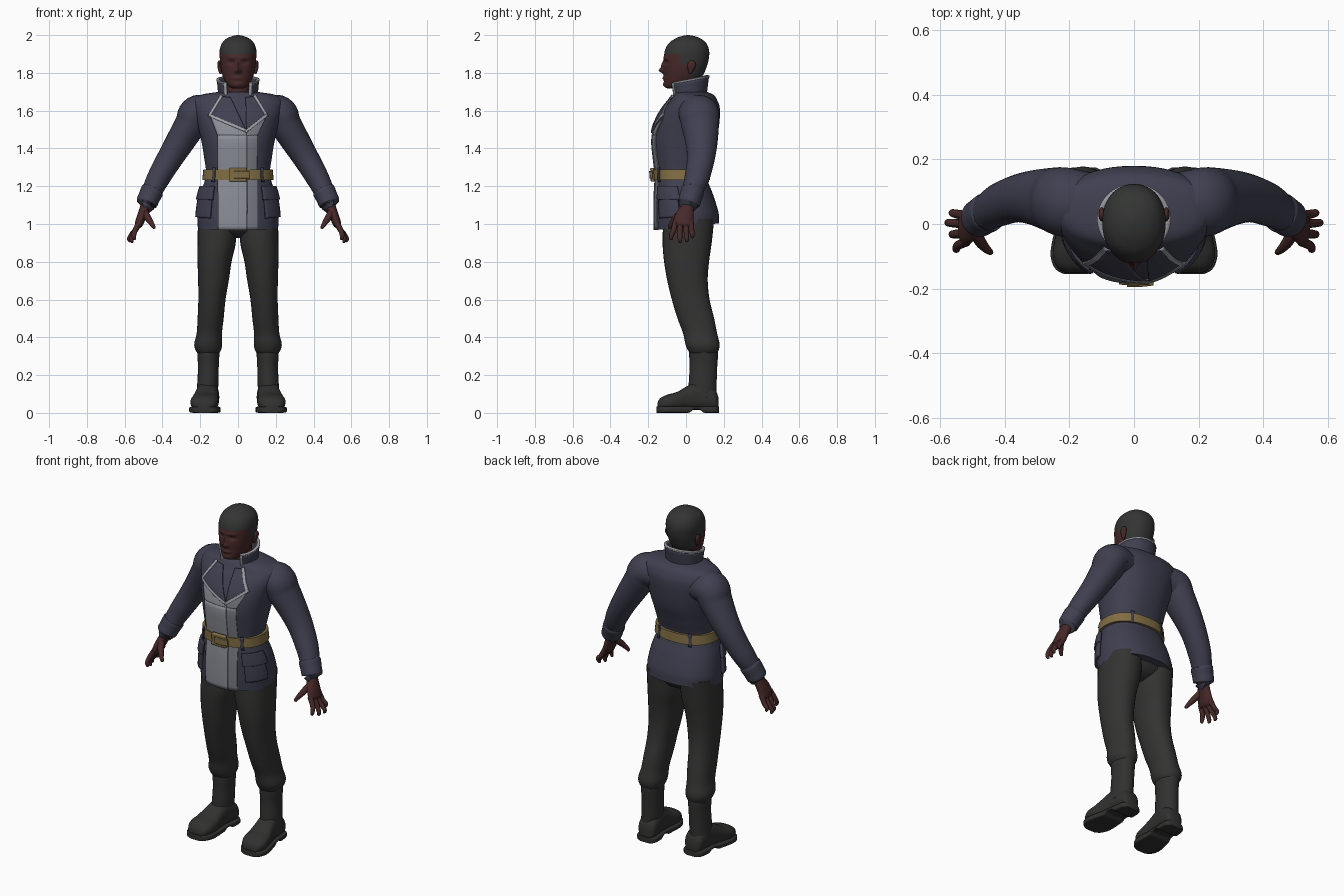
import bpy, bmesh, math
from mathutils import Vector
from math import sin, cos, pi, exp

if "Cube" in bpy.data.objects:
    bpy.data.objects.remove(bpy.data.objects["Cube"])


def material(name, r, g, b):
    m = bpy.data.materials.new(name)
    m.diffuse_color = (r, g, b, 1)
    m.use_nodes = True
    m.node_tree.nodes["Principled BSDF"].inputs["Base Color"].default_value = m.diffuse_color
    return m


NAVY = material("navy cloth", 0.05, 0.05, 0.081)
GREY = material("pale grey cloth", 0.26, 0.275, 0.31)
SHADE = material("mid grey cloth", 0.19, 0.2, 0.23)
TRIM = material("light trim", 0.34, 0.35, 0.38)
GOLD = material("gold leather", 0.22, 0.155, 0.058)
TROUSER = material("charcoal cloth", 0.033, 0.033, 0.032)
BOOT = material("boot leather", 0.03, 0.03, 0.029)
SKIN = material("dark skin", 0.062, 0.022, 0.021)
HAIR = material("cropped hair", 0.033, 0.035, 0.033)


def spow(v, e):
    return math.copysign(abs(v) ** e, v)


def interp(keys, t):
    """Smooth interpolation of key rows whose first column is the parameter."""
    i = 0
    while i < len(keys) - 2 and t > keys[i + 1][0]:
        i += 1
    a, b = keys[i], keys[i + 1]
    p, q = keys[max(i - 1, 0)], keys[min(i + 2, len(keys) - 1)]
    h = b[0] - a[0]
    s = min(max((t - a[0]) / h, 0), 1)
    out = []
    for c in range(1, len(a)):
        m0 = (b[c] - p[c]) / (b[0] - p[0]) * h
        m1 = (q[c] - a[c]) / (q[0] - a[0]) * h
        out.append((2*s**3 - 3*s*s + 1) * a[c] + (s**3 - 2*s*s + s) * m0
                   + (3*s*s - 2*s**3) * b[c] + (s**3 - s*s) * m1)
    return out


def samples(keys, n):
    lo, hi = keys[0][0], keys[-1][0]
    return [lo + (hi - lo) * i / n for i in range(n + 1)]


def skin_rows(name, rows, mat, closed=True, cap=True, mirror=False, thick=0, loop=False):
    bm = bmesh.new()
    vs = [[bm.verts.new(p) for p in r] for r in rows]
    n = len(rows[0])
    for j in range(len(vs) if loop else len(vs) - 1):
        r, s = vs[j], vs[(j + 1) % len(vs)]
        for i in range(n if closed else n - 1):
            k = (i + 1) % n
            bm.faces.new((r[i], r[k], s[k], s[i]))
    if closed and cap and not loop:
        bm.faces.new(vs[0])
        bm.faces.new(vs[-1])
    bmesh.ops.recalc_face_normals(bm, faces=bm.faces)
    me = bpy.data.meshes.new(name)
    bm.to_mesh(me)
    bm.free()
    me.materials.append(mat)
    me.polygons.foreach_set("use_smooth", [True] * len(me.polygons))
    me.set_sharp_from_angle(angle=math.radians(45))
    ob = bpy.data.objects.new(name, me)
    bpy.context.collection.objects.link(ob)
    if thick:
        s = ob.modifiers.new("thickness", "SOLIDIFY")
        s.thickness, s.offset = thick, 0
    if mirror:
        m = ob.modifiers.new("mirror", "MIRROR")
        m.use_mirror_merge = False
    return ob


def tube(name, pts, mat, n=20, steps=30, mirror=True):
    """Tube through (x, y, z, depth radius, side radius) points."""
    keys = [(i,) + p for i, p in enumerate(pts)]
    rows = []
    for t in samples(keys, steps):
        x, y, z, ru, rv = interp(keys, t)
        d = Vector(interp(keys, t + .02)[:3]) - Vector(interp(keys, t - .02)[:3])
        v = d.cross(Vector((0, 1, 0))).normalized()
        u = v.cross(d).normalized()
        c = Vector((x, y, z))
        rows.append([c + u * ru * cos(2*pi*i/n) + v * rv * sin(2*pi*i/n) for i in range(n)])
    return skin_rows(name, rows, mat, mirror=mirror)


# Jacket body: height, half width, front, back
BODY = [(.985, .213, -.162, .176), (1.05, .215, -.164, .172), (1.15, .2, -.163, .145),
        (1.26, .17, -.158, .108), (1.35, .179, -.168, .13), (1.45, .196, -.175, .163),
        (1.55, .22, -.152, .178), (1.62, .24, -.112, .178), (1.66, .234, -.08, .163),
        (1.685, .195, -.066, .145), (1.7, .1, -.05, .11)]
P = 2.3


def tilt(y, z):
    return z + .11 * y * min(max((1.15 - z) / .17, 0), 1)


def body_at(a, z, off=0):
    """Jacket surface at an angle from the front."""
    rx, yf, yb = interp(BODY, z)
    y = (yf + yb) / 2 - ((yb - yf) / 2 + off) * spow(cos(a), 2 / P)
    return ((rx + off) * spow(sin(a), 2 / P), y, tilt(y, z))


def front_at(x, z, off=0):
    rx, yf, yb = interp(BODY, z)
    k = max(1 - abs(x / rx) ** P, 0) ** (1 / P)
    y = (yf + yb) / 2 - (yb - yf) / 2 * k - off
    return (x, y, tilt(y, z))


def plate(name, quad, mat, off, surface=front_at, n=12, mirror=False, thick=.006):
    """Cloth patch laid over the jacket between four corners."""
    a, b, c, d = [Vector(q) for q in quad]
    rows = []
    for j in range(n + 1):
        l, r = a.lerp(d, j / n), b.lerp(c, j / n)
        rows.append([surface(*l.lerp(r, i / n), off) for i in range(n + 1)])
    return skin_rows(name, rows, mat, closed=False, mirror=mirror, thick=thick)


def strip(name, a, b, w, mat, off, mirror=False):
    a, b = Vector(a), Vector(b)
    d = (b - a).normalized() * w / 2
    s = Vector((-d.y, d.x))
    plate(name, (a - d + s, b + d + s, b + d - s, a - d - s), mat, off, mirror=mirror)


N = 56
skin_rows("jacket_body", [[body_at(2*pi*i/N, z) for i in range(N)] for z in samples(BODY, 60)], NAVY)

# Grey front panel, in an overlapping and an under side
plate("front_panel", ((-.105, .985), (.048, .985), (.046, 1.47), (-.108, 1.47)), GREY, .006, n=24)
plate("front_panel_chest", ((-.108, 1.468), (.046, 1.468), (.046, 1.495), (-.148, 1.575)), GREY, .006)
plate("under_panel", ((.05, .985), (.103, .985), (.1, 1.47), (.046, 1.47)), SHADE, .003, n=24)
plate("under_panel_chest", ((.046, 1.468), (.1, 1.468), (.145, 1.56), (.046, 1.495)), SHADE, .003)

# Lapels with light edging
for side, s in (("left", -1), ("right", 1)):
    tip, low, top = (s * .15, 1.575), (.045, 1.492), (s * .09, 1.675)
    plate(side + "_lapel", (top, tip, low, (s * .04, 1.67)), NAVY, .011)
    strip(side + "_lapel_side_trim", top, tip, .014, TRIM, .014)
    strip(side + "_lapel_lower_trim", tip, low, .014, TRIM, .014)

# Pockets
D = math.radians
plate("pocket", ((D(38), 1.04), (D(80), 1.04), (D(80), 1.17), (D(38), 1.17)), NAVY, .007,
      body_at, mirror=True, thick=.014)
plate("pocket_flap", ((D(35), 1.13), (D(84), 1.13), (D(82), 1.2), (D(36), 1.2)), NAVY, .013,
      body_at, mirror=True, thick=.014)

# Belt, buckle and loops
belt = [(1.232, -.004), (1.232, .014), (1.288, .014), (1.288, -.004)]
skin_rows("belt", [[body_at(2*pi*i/N, z, o) for i in range(N)] for z, o in belt], GOLD, loop=True)
plate("buckle", ((-.045, 1.226), (.045, 1.226), (.045, 1.296), (-.045, 1.296)), GOLD, .02, thick=.018)
plate("buckle_plate", ((-.022, 1.242), (.06, 1.242), (.06, 1.28), (-.022, 1.28)), GOLD, .03, thick=.012)
for i, a in enumerate((40, 150)):
    plate("belt_loop_%d" % i, ((D(a - 3), 1.222), (D(a + 3), 1.222), (D(a + 3), 1.298), (D(a - 3), 1.298)),
          NAVY, .016, body_at, mirror=True, n=4)


# Standing collar, open at the front
def collar_at(a, h, off):
    rx, yf, yb = .098 + .008 * h + off, -.07 - .016 * h - off, .104 + .012 * h + off
    c = cos(a)
    zlow, ztop = 1.675 - .012 * c, 1.762 - .02 * c
    return (rx * sin(a), (yf + yb) / 2 - (yb - yf) / 2 * c, zlow + (ztop - zlow) * h)


def collar(name, h0, h1, off, thick, mat):
    angles = [.62 + (2 * pi - 1.24) * i / 48 for i in range(49)]
    skin_rows(name, [[collar_at(a, h0 + (h1 - h0) * j / 5, off) for a in angles] for j in range(6)],
              mat, closed=False, thick=thick)


collar("collar", -.1, 1, 0, .012, NAVY)
collar("collar_trim", .95, 1.06, 0, .016, TRIM)
for s in (-1, 1):
    skin_rows("collar_end_trim", [[collar_at(s * a, h / 5, .004) for a in (.6, .72)] for h in range(6)],
              TRIM, closed=False, thick=.014)

# Sleeves and cuffs
tube("sleeve", [(.14, .06, 1.59, .1, .085), (.215, .068, 1.585, .107, .096), (.252, .075, 1.525, .1, .085),
                (.31, .082, 1.43, .085, .076), (.365, .078, 1.34, .073, .068), (.42, .058, 1.245, .066, .061),
                (.455, .035, 1.175, .056, .054), (.48, .017, 1.118, .051, .05)], NAVY, n=28, steps=48)
tube("cuff", [(.451, .037, 1.182, .05, .05), (.453, .036, 1.178, .062, .06),
              (.47, .025, 1.142, .06, .058), (.484, .016, 1.11, .058, .056),
              (.485, .015, 1.107, .045, .045)], NAVY, n=28)

# Hands
tube("palm", [(.478, .015, 1.13, .034, .03), (.492, .006, 1.085, .037, .028), (.51, -.008, 1.04, .05, .025),
              (.525, -.015, 1.0, .054, .022), (.532, -.017, .985, .045, .014)], SKIN)
for i, (y0, y1, z) in enumerate(((.026, .034, .925), (-.001, .004, .904), (-.029, -.032, .9), (-.055, -.078, .915))):
    x = .545 + .012 * (1.5 - abs(i - 1.5)) + .012 * (i < 2)
    tube("finger_%d" % i, [(.52, y0, 1.01, .015, .016), (.545, (y0 + y1) / 2, .965, .014, .014),
                           (x + .006, y1, z + .022, .012, .012), (x + .003, y1, z + .004, .008, .008),
                           (x + .002, y1, z, .003, .003)], SKIN, n=12, steps=14)
tube("thumb", [(.497, -.02, 1.065, .02, .02), (.476, -.055, 1.03, .018, .018), (.456, -.078, 1.0, .013, .013),
               (.444, -.088, .98, .009, .009), (.442, -.09, .976, .003, .003)], SKIN, n=12, steps=14)

# Trousers: height, centre x, centre y, half width, half depth
LEG = [(.31, .157, .092, .05, .065), (.325, .157, .092, .064, .078), (.36, .158, .088, .074, .09),
       (.42, .152, .075, .067, .09), (.5, .145, .052, .069, .097), (.6, .138, .025, .072, .1),
       (.7, .13, .008, .081, .107), (.8, .124, .003, .09, .119), (.9, .113, .006, .101, .13), (1.03, .108, .015, .104, .135)]


def oval(x, y, z, rx, ry, p=2.2, n=32):
    return [(x + rx * spow(cos(2*pi*i/n), 2/p), y + ry * spow(sin(2*pi*i/n), 2/p), z) for i in range(n)]


rows = []
for z in samples(LEG, 60):
    x, y, rx, ry = interp(LEG, z)
    rows.append(oval(x, y, z, rx, ry))
skin_rows("trouser_leg", rows, TROUSER, mirror=True)
skin_rows("trouser_seat", [oval(0, .01, z, r, d) for z, r, d in
                           ((.925, .03, .05), (.95, .12, .1), (.98, .2, .125), (1.03, .205, .13))], TROUSER)

# Boots: shaft, foot and sole with a raised arch
tube("boot_shaft", [(.165, .085, .08, .075, .055), (.16, .088, .15, .074, .056), (.157, .092, .24, .073, .055),
                    (.157, .093, .3, .076, .058), (.157, .093, .345, .076, .06)], BOOT, n=28)
FOOT = [(-.152, .18, .03, .05), (-.14, .18, .054, .075), (-.1, .178, .073, .096), (-.05, .174, .072, .11),
        (0, .169, .064, .138), (.06, .162, .059, .165), (.12, .157, .058, .15), (.16, .155, .05, .115), (.172, .155, .03, .08)]
foot, sole = [], []
for y in samples(FOOT, 44):
    x, rx, top = interp(FOOT, y)
    low = .018 * exp(-((y - .055) / .03) ** 4)
    for rows, r, z0, z1, p in ((foot, rx, .014, top, 2.5), (sole, rx + .007, low, .034, 6)):
        rows.append([(a, y * (1.02 if p == 6 else 1), b) for a, b, _ in oval(x, (z0 + z1) / 2, 0, r, (z1 - z0) / 2, p)])
skin_rows("boot_foot", foot, BOOT, mirror=True)
skin_rows("boot_sole", sole, BOOT, mirror=True)

# Head with sculpted face: height, half width, front, back
HEAD = [(1.718, .03, -.1, -.03), (1.726, .048, -.112, .01), (1.745, .064, -.116, .05), (1.78, .08, -.116, .085),
        (1.82, .09, -.118, .105), (1.87, .096, -.117, .12), (1.92, .097, -.111, .122), (1.96, .083, -.088, .105),
        (1.985, .055, -.05, .072), (1.996, .026, -.018, .04), (2.0, .006, .005, .017)]


def bump(x, z, x0, z0, sx, sz):
    return exp(-((abs(x) - x0) / sx) ** 2 - ((z - z0) / sz) ** 2)


rows = []
for z in samples(HEAD, 80):
    rx, yf, yb = interp(HEAD, z)
    row = []
    for i in range(80):
        a = 2 * pi * i / 80
        x, y = rx * spow(sin(a), .92), (yf + yb) / 2 - (yb - yf) / 2 * spow(cos(a), .92)
        if cos(a) > 0:
            y -= .024 * bump(x, z, 0, 1.812, .015, .014) + .013 * bump(x, z, 0, 1.84, .011, .022)
            y -= .008 * bump(x, z, 0, 1.772, .026, .01) + .006 * bump(x, z, 0, 1.738, .03, .012)
            y += .01 * bump(x, z, .036, 1.856, .02, .012) - .006 * bump(x, z, .03, 1.88, .03, .01)
        row.append((x, y, z))
    rows.append(row)
head = skin_rows("head", rows, SKIN)
head.data.materials.append(HAIR)
for f in head.data.polygons:
    c = f.center
    line = 1.9 if c.y < -.03 else 1.845 if c.y < .02 else 1.775
    f.material_index = int(c.z > line)
tube("neck", [(0, .025, 1.6, .075, .075), (0, .02, 1.7, .068, .066), (0, .02, 1.8, .066, .064)], SKIN, mirror=False)
tube("ear", [(.09, .022, 1.795, .006, .006), (.095, .024, 1.81, .014, .009), (.1, .03, 1.84, .022, .01),
             (.099, .033, 1.858, .016, .008), (.096, .034, 1.864, .004, .003)], SKIN, n=14, steps=16)
